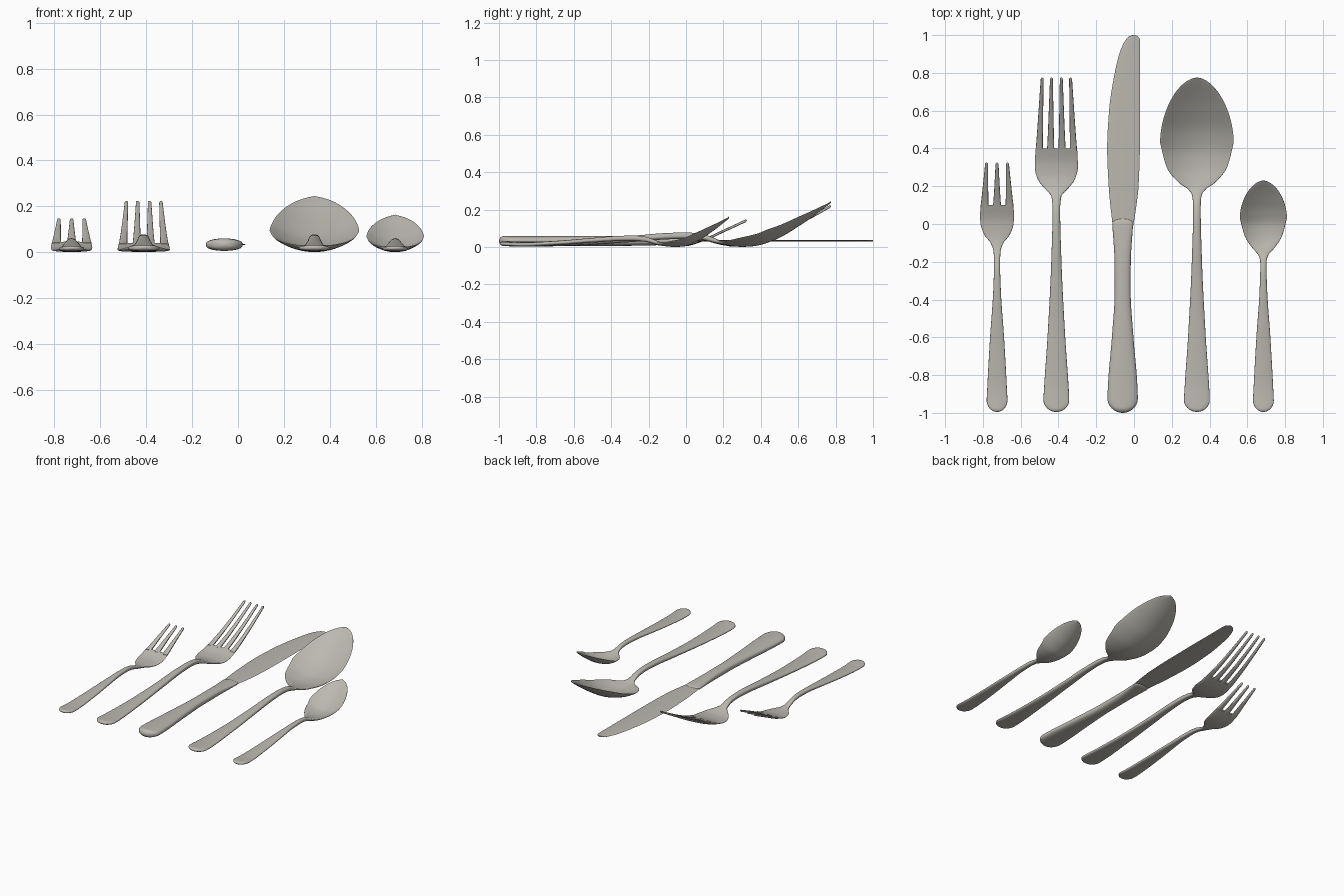
import bpy, bmesh, math

if "Cube" in bpy.data.objects:
    bpy.data.objects.remove(bpy.data.objects["Cube"])

steel = bpy.data.materials.new("brushed steel")
steel.diffuse_color = (0.50, 0.48, 0.44, 1)
steel.use_nodes = True
steel.node_tree.nodes["Principled BSDF"].inputs["Base Color"].default_value = steel.diffuse_color


def curve(pts, x):
    """Monotone cubic interpolation through (x, value) points."""
    n = len(pts)
    if x <= pts[0][0]:
        return pts[0][1]
    if x >= pts[-1][0]:
        return pts[-1][1]
    d = [(pts[i + 1][1] - pts[i][1]) / (pts[i + 1][0] - pts[i][0]) for i in range(n - 1)]

    def tangent(i):
        if i == 0:
            return d[0]
        if i == n - 1:
            return d[-1]
        a, b = d[i - 1], d[i]
        return 2 * a * b / (a + b) if a * b > 0 else 0
    i = max(k for k in range(n - 1) if pts[k][0] <= x)
    h = pts[i + 1][0] - pts[i][0]
    s = (x - pts[i][0]) / h
    return (pts[i][1] * (1 + 2 * s) * (1 - s) ** 2 + tangent(i) * h * s * (1 - s) ** 2
            + pts[i + 1][1] * s * s * (3 - 2 * s) + tangent(i + 1) * h * s * s * (s - 1))


def loft(bm, y0, y1, section, n=90, ring=36, p=0.75):
    """section(y) -> centre x, half width, centre z, half thickness, dish."""
    rings = []
    for i in range(n + 1):
        y = y0 + (y1 - y0) * (1 - math.cos(math.pi * i / n)) / 2
        cx, w, z, t, dish = section(y)
        vs = []
        for k in range(ring):
            a = 2 * math.pi * k / ring
            c, s = math.cos(a), math.sin(a)
            dz = math.copysign(abs(s) ** p, s) * t if abs(s) > 1e-6 else 0
            vs.append(bm.verts.new((cx + w * c, y, z + dz + dish * (w * c) ** 2)))
        rings.append(vs)
    for a, b in zip(rings, rings[1:]):
        for k in range(ring):
            j = (k + 1) % ring
            bm.faces.new((a[k], a[j], b[j], b[k]))
    bm.faces.new(rings[0][::-1])
    bm.faces.new(rings[-1])


def finish(bm, name):
    bmesh.ops.recalc_face_normals(bm, faces=bm.faces[:])
    me = bpy.data.meshes.new(name)
    bm.to_mesh(me)
    bm.free()
    ob = bpy.data.objects.new(name, me)
    bpy.context.collection.objects.link(ob)
    me.materials.append(steel)
    bpy.ops.object.select_all(action='DESELECT')
    ob.select_set(True)
    bpy.context.view_layer.objects.active = ob
    bpy.ops.object.shade_smooth_by_angle(angle=math.radians(45))


def end_round(d, r):
    """Rounds off the outline at distance d from an end."""
    return max(0.02, math.sqrt(max(0, 1 - (1 - d / r) ** 2))) if d < r else 1


Y0 = -0.995


def spoon(name, cx, width, height, thick, ym, tip, dish, dish_start):
    wm = width[-1][1]

    def section(y):
        w = curve(width, y) * end_round(y - Y0, 0.06)
        if y > ym:
            s = (y - ym) / (tip - ym)
            w = max(0.002, wm * max(0, 1 - s ** 1.85) ** 0.56)
        t = curve(thick, y) * end_round(y - Y0, 0.02)
        k = dish * min(1, max(0, (y - dish_start) / 0.1))
        return cx, w, curve(height, y), t, k
    bm = bmesh.new()
    loft(bm, Y0, tip, section, n=110, ring=44)
    finish(bm, name)


def fork(name, cx, width, height, thick, root, tip, roots, tips, tw):
    bm = bmesh.new()

    # handle and palm
    def body(y):
        r = end_round(y - Y0, 0.06)
        return (cx, curve(width, y) * r, curve(height, y),
                curve(thick, y) * end_round(y - Y0, 0.02), 0)
    loft(bm, Y0, root, body, p=0.6)

    # tapering tines
    for a, b in zip(roots, tips):
        def tine(y):
            s = max(0, (y - root) / (tip - root))
            e = end_round(tip - y, 0.008)
            w = (tw + (0.0075 - tw) * s ** 0.85) * e
            return cx + a + (b - a) * s, max(w, 0.001), curve(height, y), 0.0075 * max(e, .3), 0
        loft(bm, root - 0.012, tip, tine, n=30, ring=16, p=0.6)
    finish(bm, name)


# large and small handle outlines, shared by spoons and forks
BIG = [(-1, .064), (-.93, .068), (-.85, .064), (-.6, .047), (-.2, .027), (.08, .02)]
SMALL = [(-1, .053), (-.94, .055), (-.87, .052), (-.6, .037), (-.35, .02), (-.21, .016)]
BIG_Z = [(-1, .02), (-.85, .015), (-.6, .022), (-.3, .042), (-.1, .058), (.0, .061), (.08, .055)]
SMALL_Z = [(-1, .018), (-.88, .013), (-.7, .021), (-.5, .036), (-.35, .046), (-.28, .047), (-.22, .042)]
BIG_T = [(-1, .013), (-.6, .014), (-.1, .017), (.1, .016), (.22, .008), (.8, .005)]
SMALL_T = [(-1, .011), (-.6, .012), (-.25, .014), (-.17, .012), (-.08, .007), (.4, .005)]

spoon("table_spoon", .333,
      BIG + [(.15, .024), (.18, .042), (.22, .098), (.3, .16), (.43, .195)],
      BIG_Z + [(.2, .021), (.3, .008), (.36, .011), (.47, .042), (.62, .128), (.775, .24)],
      BIG_T, .43, .775, 1.7, .13)
spoon("tea_spoon", .685,
      SMALL + [(-.17, .023), (-.13, .056), (-.07, .096), (.03, .125)],
      SMALL_Z + [(-.14, .018), (-.06, .007), (-.01, .010), (.06, .037), (.14, .088), (.23, .158)],
      SMALL_T, .03, .23, 2.8, -.19)
fork("dinner_fork", -.411,
     BIG + [(.15, .027), (.185, .06), (.24, .1), (.3, .114), (.42, .109)],
     BIG_Z + [(.2, .018), (.26, .009), (.31, .012), (.4, .035), (.5, .075), (.65, .15), (.775, .219)],
     BIG_T, .40, .775, (-.09, -.03, .03, .09), (-.075, -.026, .026, .075), .019)
fork("salad_fork", -.725,
     SMALL + [(-.15, .018), (-.1, .034), (-.06, .066), (0, .087), (.04, .09), (.12, .084)],
     SMALL_Z + [(-.12, .014), (-.06, .008), (0, .011), (.1, .04), (.2, .085), (.325, .143)],
     SMALL_T, .10, .325, (-.066, 0, .066), (-.055, 0, .055), .021)

# knife handle
HW = [(-1, .074), (-.92, .08), (-.84, .077), (-.6, .057), (-.35, .042), (-.2, .043), (0, .055), (.04, .057)]
HT = [(-1, .027), (-.5, .027), (-.25, .026), (-.05, .018), (.04, .011)]


def knife_handle(y):
    e = end_round(y + 1, .07)
    f = end_round(.03 - y, .03)
    return -.06, curve(HW, y) * e * max(f, .3), .033, max(curve(HT, y) * end_round(y + 1, .03) * f, .003), 0


bm = bmesh.new()
loft(bm, -1, .03, knife_handle)
finish(bm, "knife_handle")

# knife blade: curved cutting edge on the left, nearly straight spine on the right
LEFT = [(-.02, -.112), (.2, -.134), (.4, -.142), (.6, -.132), (.8, -.102), (.9, -.078), (.96, -.053), (.99, -.03), (1, -.008)]
RIGHT = [(-.02, -.006), (.1, .013), (.2, .024), (.4, .031), (.7, .033), (.96, .033), (.985, .028), (1, .008)]


def blade(y):
    l, r = curve(LEFT, y), curve(RIGHT, y)
    return (l + r) / 2, (r - l) / 2, .034, .0045, 0


bm = bmesh.new()
loft(bm, -.02, 1, blade, n=70, ring=24, p=1)
finish(bm, "knife_blade")
